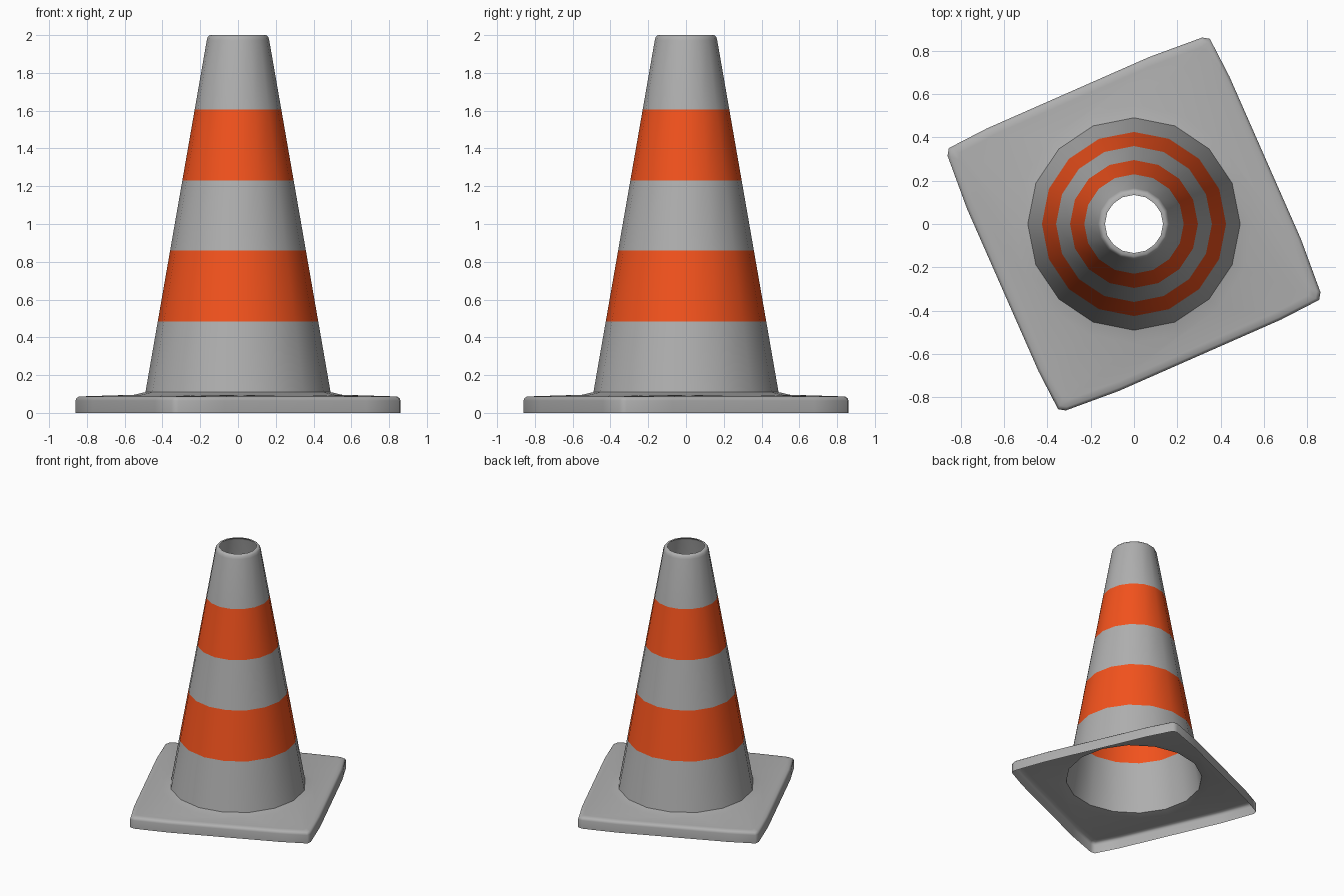
import bpy
from math import cos, sin, radians

if "Cube" in bpy.data.objects:
    bpy.data.objects.remove(bpy.data.objects["Cube"])

SIDES = 16


def circle(r, z):
    return [(r * cos(radians(360 * i / SIDES)), r * sin(radians(360 * i / SIDES)), z)
            for i in range(SIDES)]


def plate(scale, z):
    # one bowed side of the turned square, repeated four times
    side = [(0.86, -0.315), (0.77, -0.07), (0.44, 0.68), (0.35, 0.854)]
    pts = []
    for c, s in ((1, 0), (0, 1), (-1, 0), (0, -1)):
        pts += [(scale * (x * c - y * s), scale * (x * s + y * c), z) for x, y in side]
    return pts


def loft(name, rings, material):
    # joins the rings with quads facing outwards
    verts, faces = [], []
    for k, ring in enumerate(rings):
        b = len(verts)
        verts += ring
        if k:
            a = b - SIDES
            for i in range(SIDES):
                j = (i + 1) % SIDES
                faces.append((a + i, a + j, b + j, b + i))
    mesh = bpy.data.meshes.new(name)
    mesh.from_pydata(verts, [], faces)
    mesh.materials.append(material)
    ob = bpy.data.objects.new(name, mesh)
    bpy.context.collection.objects.link(ob)
    bpy.ops.object.select_all(action='DESELECT')
    ob.select_set(True)
    bpy.context.view_layer.objects.active = ob
    bpy.ops.object.shade_smooth_by_angle(angle=radians(60))


def cone(z):
    return circle(0.49 - 0.1743 * (z - 0.11), z)


def colour(name, rgb):
    mat = bpy.data.materials.new(name)
    mat.diffuse_color = (*rgb, 1)
    mat.use_nodes = True
    mat.node_tree.nodes["Principled BSDF"].inputs["Base Color"].default_value = mat.diffuse_color
    return mat


orange = colour("orange", (0.9, 0.085, 0.012))
grey = colour("grey", (0.43, 0.43, 0.43))

# square foot: a thin sheet, hollow underneath, with a raised collar
loft("base_plate", [plate(1, 0), plate(1, 0.065), plate(0.995, 0.078), plate(0.98, 0.086),
                    plate(0.94, 0.088), circle(0.55, 0.096), circle(0.49, 0.11)], grey)

# thin cone wall in alternating bands
levels = [0.11, 0.485, 0.86, 1.23, 1.605]
names = ["cone_bottom", "lower_band", "cone_middle", "upper_band"]
for i, name in enumerate(names):
    loft(name, [cone(levels[i]), cone(levels[i + 1])], orange if i % 2 else grey)

# top section with rounded rim turned inwards
loft("cone_top", [cone(1.605), cone(1.972), circle(0.16, 1.991), circle(0.15, 2.0),
                  circle(0.134, 2.0)], grey)
